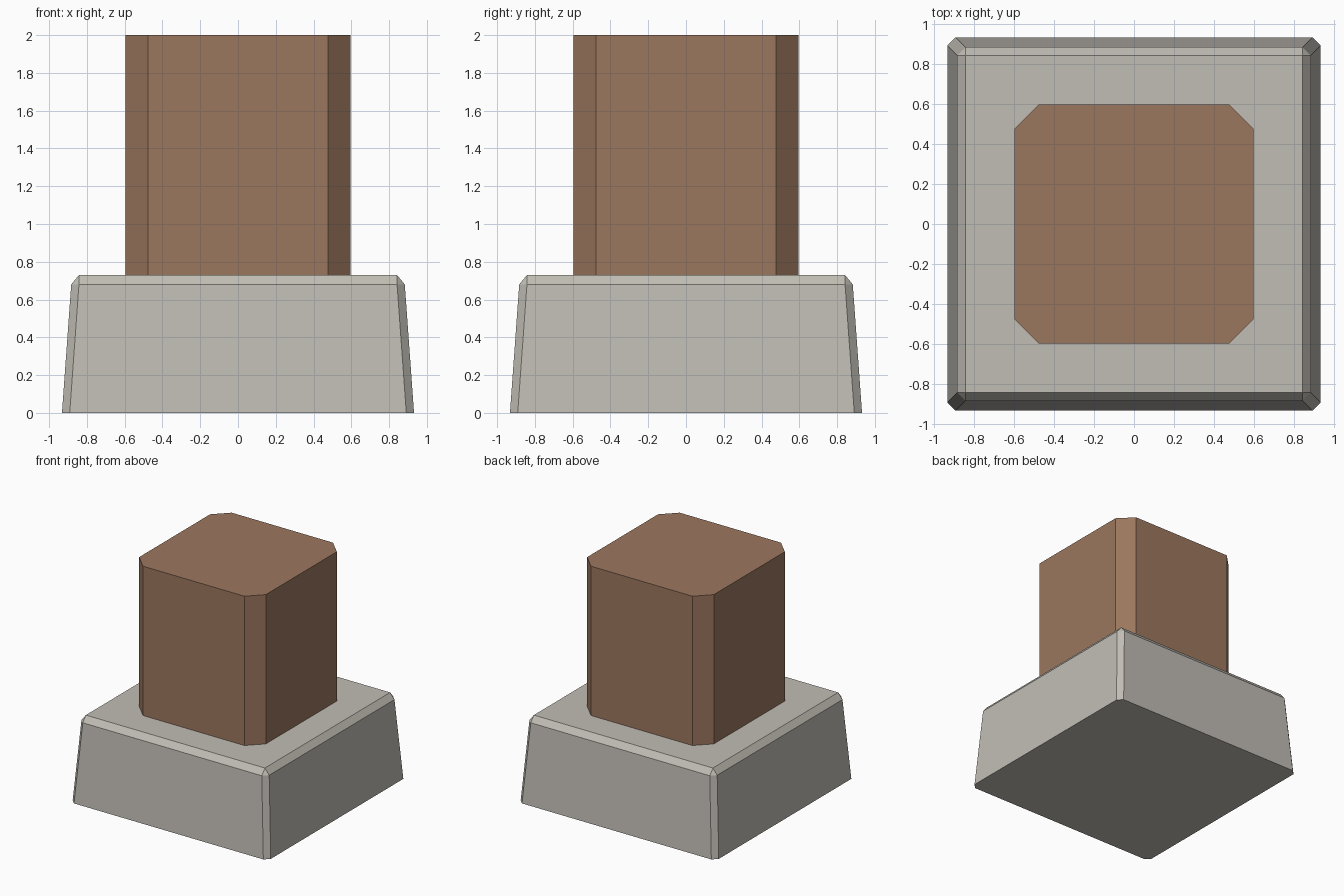
import bpy, bmesh

if "Cube" in bpy.data.objects:
    bpy.data.objects.remove(bpy.data.objects["Cube"])


def material(name, rgb):
    m = bpy.data.materials.new(name)
    m.diffuse_color = (*rgb, 1.0)
    m.use_nodes = True
    m.node_tree.nodes["Principled BSDF"].inputs["Base Color"].default_value = m.diffuse_color
    return m


def octagon(half, cut, z):
    """Square ring with chamfered corners, counter-clockwise."""
    a = half - cut
    return [(a, -half, z), (half, -a, z), (half, a, z), (a, half, z),
            (-a, half, z), (-half, a, z), (-half, -a, z), (-a, -half, z)]


def square(half, z):
    return [(half, -half, z), (half, half, z), (-half, half, z), (-half, -half, z)]


def build(name, rings, mat):
    """Skin stacked rings; an octagon may close into a square ring."""
    bm = bmesh.new()
    loops = [[bm.verts.new(p) for p in r] for r in rings]
    bm.faces.new(loops[0][::-1])
    bm.faces.new(loops[-1])
    for lo, hi in zip(loops, loops[1:]):
        for i in range(8):
            j = (i + 1) % 8
            if len(hi) == 8:
                bm.faces.new((lo[i], lo[j], hi[j], hi[i]))
            elif i % 2 == 0:   # corner triangle
                bm.faces.new((lo[i], lo[j], hi[i // 2]))
            else:              # sloped side strip
                bm.faces.new((lo[i], lo[j], hi[(i // 2 + 1) % 4], hi[i // 2]))
    bmesh.ops.recalc_face_normals(bm, faces=bm.faces)
    mesh = bpy.data.meshes.new(name)
    bm.to_mesh(mesh)
    bm.free()
    mesh.materials.append(mat)
    obj = bpy.data.objects.new(name, mesh)
    bpy.context.collection.objects.link(obj)
    return obj


stone = material("grey stone", (0.535, 0.51, 0.463))
wood = material("brown wood", (0.33, 0.184, 0.112))

# Tapered stone footing with bevelled edges
build("stone_footing", [octagon(0.932, 0.041, 0.0),
                        octagon(0.883, 0.041, 0.68),
                        square(0.842, 0.73)], stone)

# Wooden post with chamfered corners
build("wooden_post", [octagon(0.596, 0.119, 0.73),
                      octagon(0.596, 0.119, 2.0)], wood)
